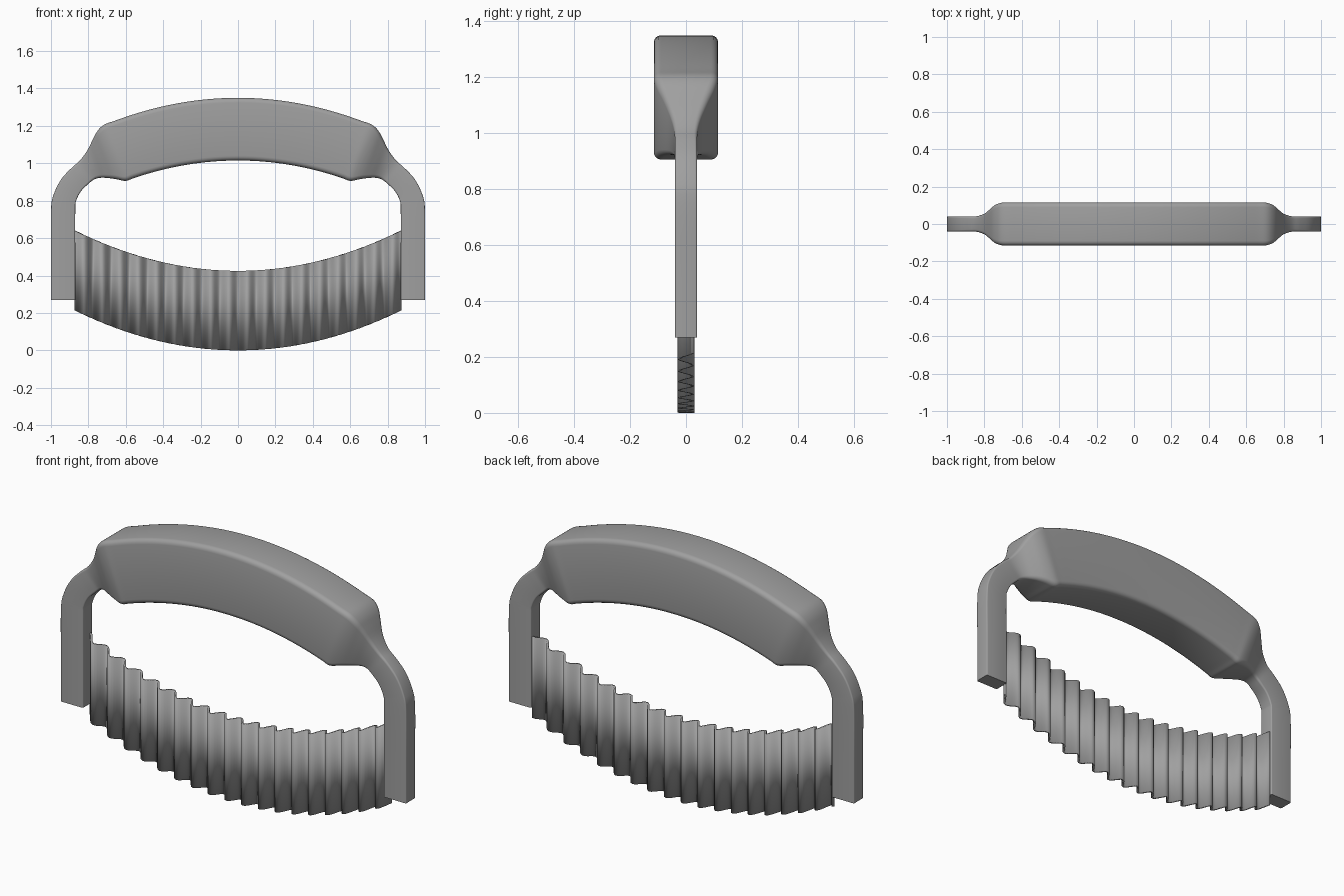
import bpy
import bmesh
from math import cos, sin, pi, radians
from mathutils import Vector

cube = bpy.data.objects.get("Cube")
if cube:
    bpy.data.objects.remove(cube, do_unlink=True)

GREY = (0.35, 0.35, 0.35, 1)
grey = bpy.data.materials.new("plain grey")
grey.use_nodes = True
grey.diffuse_color = GREY
grey.node_tree.nodes["Principled BSDF"].inputs["Base Color"].default_value = GREY


def finish(bm, name, angle):
    bmesh.ops.recalc_face_normals(bm, faces=bm.faces[:])
    mesh = bpy.data.meshes.new(name)
    bm.to_mesh(mesh)
    bm.free()
    mesh.materials.append(grey)
    obj = bpy.data.objects.new(name, mesh)
    bpy.context.collection.objects.link(obj)
    bpy.ops.object.select_all(action="DESELECT")
    bpy.context.view_layer.objects.active = obj
    obj.select_set(True)
    bpy.ops.object.shade_smooth_by_angle(angle=radians(angle))
    return obj


def smooth_path(keys, steps):
    """Catmull-Rom interpolation through rows of any length."""
    rows = [Vector(k) for k in keys]
    out = []
    for i in range(len(rows) - 1):
        a, b, c = rows[max(i - 1, 0)], rows[i], rows[i + 1]
        d = rows[min(i + 2, len(rows) - 1)]
        for s in range(steps):
            t = s / steps
            out.append(b + (c - a) * (t / 2) + (a * 2 - b * 5 + c * 4 - d) * (t * t / 2)
                       + (b * 3 - a - c * 3 + d) * (t ** 3 / 2))
    return out + [rows[-1]]


def rounded_section(row):
    """Rounded rectangle spanning the inner and outer edge of the frame."""
    ox, oz, ix, iz, half, r = row
    outer, inner = Vector((ox, 0, oz)), Vector((ix, 0, iz))
    mid, axis = (outer + inner) / 2, (outer - inner).normalized()
    reach = (outer - inner).length / 2
    pts = []
    for n, (su, sv) in enumerate(((1, 1), (-1, 1), (-1, -1), (1, -1))):
        for k in range(5):
            a = (n + k / 4) * pi / 2
            u = su * (reach - r) + r * cos(a)
            v = sv * (half - r) + r * sin(a)
            pts.append(mid + axis * u + Vector((0, v, 0)))
    return pts


# Handle frame: outer x, outer z, inner x, inner z, half depth, corner radius
keys = [
    (1, .27, .87, .27, .04, .006),
    (1, .5, .87, .5, .04, .006),
    (1, .75, .87, .75, .04, .006),
    (.985, .835, .865, .80, .04, .007),
    (.945, .915, .84, .85, .04, .008),
    (.89, .975, .80, .89, .04, .01),
    (.845, 1.015, .77, .913, .042, .013),
    (.805, 1.07, .74, .922, .056, .017),
    (.775, 1.13, .70, .922, .08, .02),
    (.75, 1.175, .65, .915, .102, .024),
    (.715, 1.207, .60, .906, .114, .025),
]
for n in range(9):
    t = 1 - n / 8
    keys.append((.66 * t, 1.35 - .123 * t * t, .56 * t, 1.015 - .095 * t * t, .115, .025))

half_path = smooth_path(keys, 4)
mirrored = [Vector((-p[0], p[1], -p[2], p[3], p[4], p[5])) for p in reversed(half_path[:-1])]

bm = bmesh.new()
rings = [[bm.verts.new(p) for p in rounded_section(row)] for row in half_path + mirrored]
for a, b in zip(rings, rings[1:]):
    for i in range(len(a)):
        j = (i + 1) % len(a)
        bm.faces.new((a[i], a[j], b[j], b[i]))
bm.faces.new(rings[0])
bm.faces.new(rings[-1])
finish(bm, "handle_frame", 40)

# Crinkled blade: a wavy sheet with bowed top and bottom edges
WAVES, PER_WAVE, HALF = 18, 12, .873
bm = bmesh.new()
previous = None
for i in range(WAVES * PER_WAVE + 1):
    x = HALF * (2 * i / (WAVES * PER_WAVE) - 1)
    y = .025 * cos(2 * pi * i / PER_WAVE)
    z = .215 * (x / HALF) ** 2
    column = [bm.verts.new((x, y, z)), bm.verts.new((x, y, z + .425))]
    if previous:
        bm.faces.new((previous[0], column[0], column[1], previous[1]))
    previous = column
blade = finish(bm, "crinkled_blade", 50)
solid = blade.modifiers.new("thickness", "SOLIDIFY")
solid.thickness = .01
solid.offset = 0
